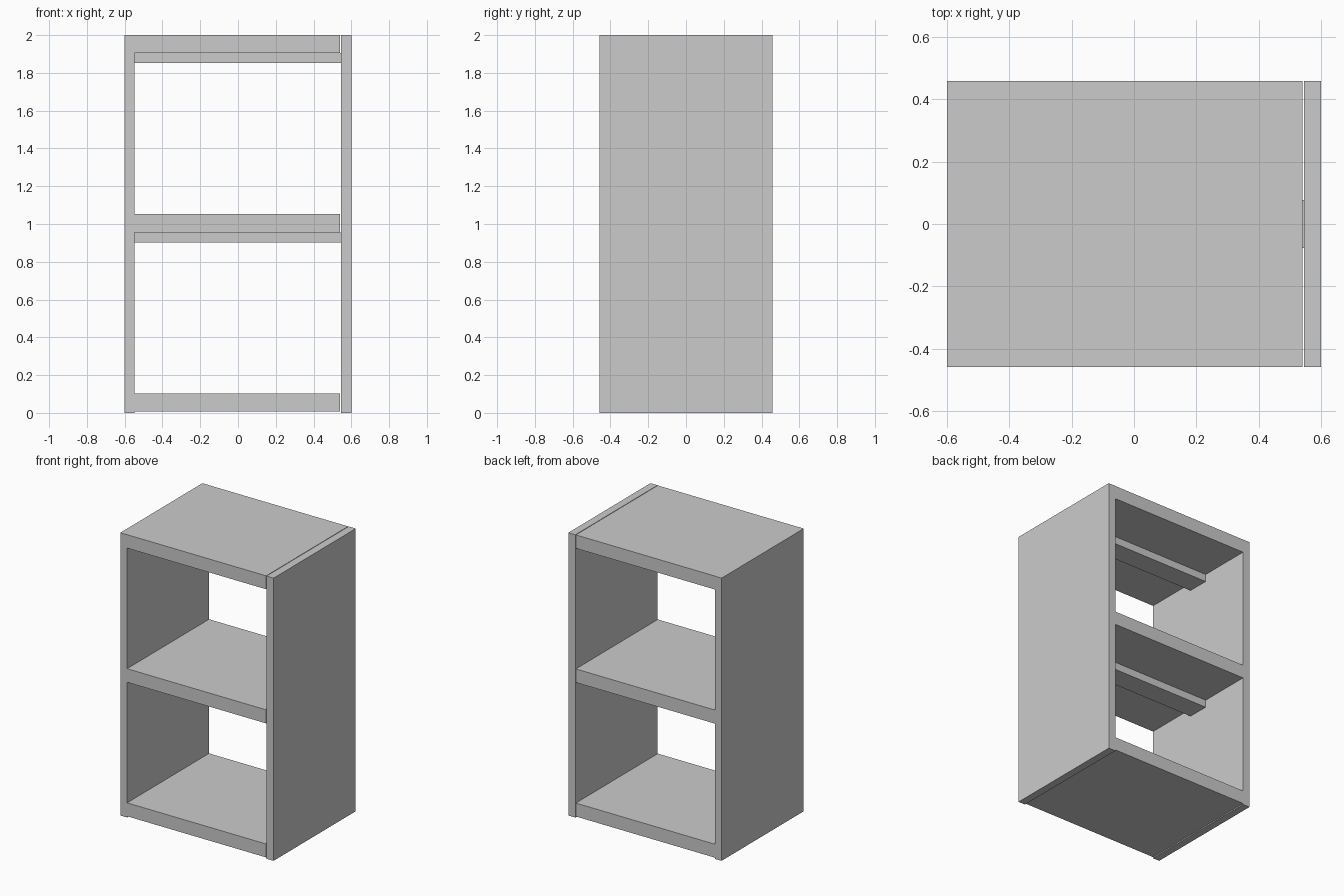
import bpy

if "Cube" in bpy.data.objects:
    bpy.data.objects.remove(bpy.data.objects["Cube"])


def box(name, x, y, z):
    """Axis-aligned box from (min, max) ranges."""
    bpy.ops.mesh.primitive_cube_add(size=1, location=[(r[0] + r[1]) / 2 for r in (x, y, z)])
    ob = bpy.context.object
    ob.name = name
    ob.scale = [r[1] - r[0] for r in (x, y, z)]
    bpy.ops.object.transform_apply(location=False, rotation=False, scale=True)
    return ob


# Side panels
for name, x in (("left_panel", (-0.6, -0.547)), ("right_panel", (0.545, 0.6))):
    box(name, x, (-0.459, 0.459), (0, 2))

# Shelves stop just short of the right panel
for name, z in (("bottom_shelf", (0.008, 0.103)),
                ("middle_shelf", (0.956, 1.052)),
                ("top_shelf", (1.905, 2.0))):
    box(name, (-0.547, 0.541), (-0.458, 0.458), z)

# Support rails under the upper two shelves
for name, top in (("middle_rail", 0.956), ("top_rail", 1.905)):
    box(name, (-0.547, 0.545), (-0.077, 0.077), (top - 0.053, top))
